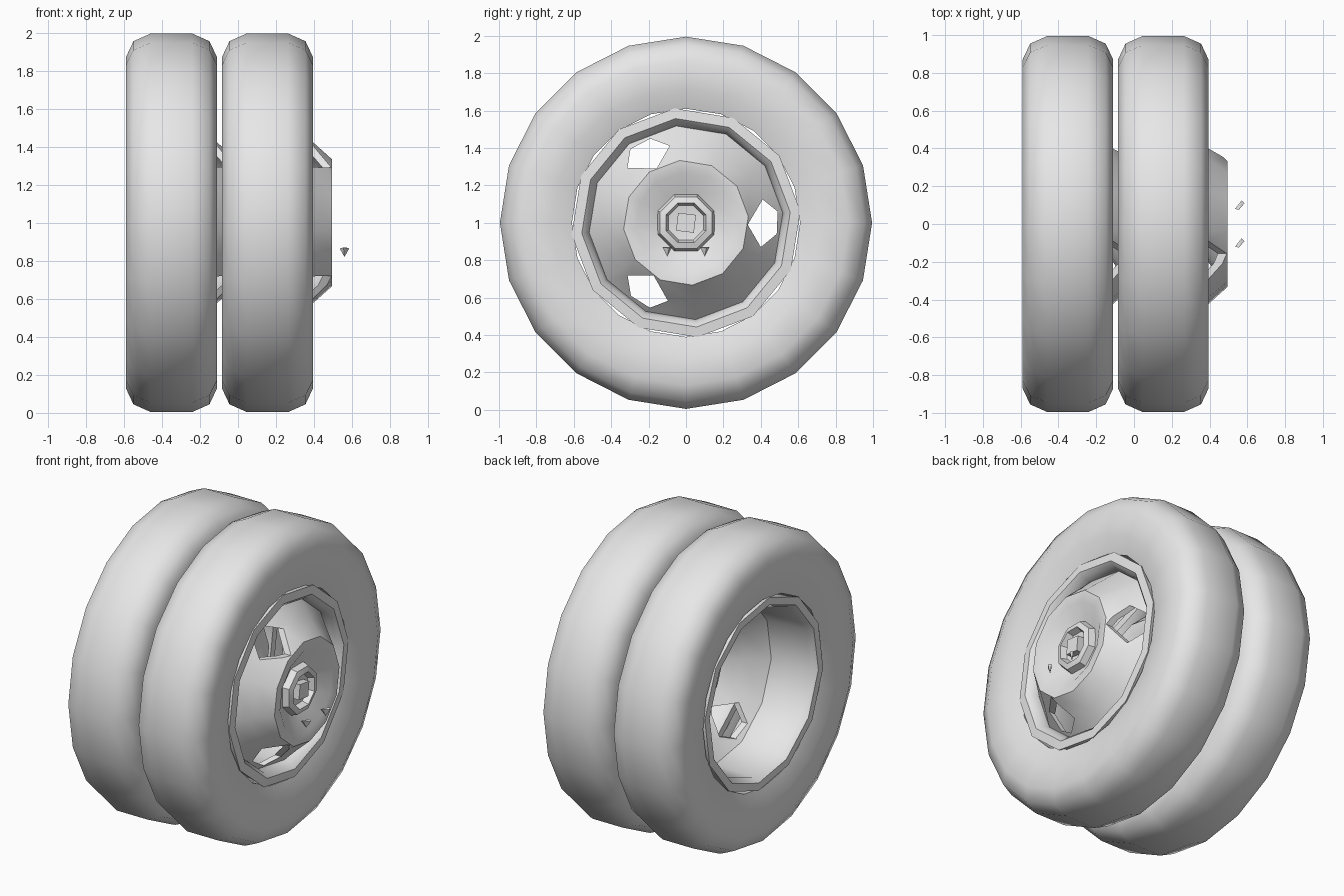
import bpy, bmesh, math
from mathutils import Vector

if "Cube" in bpy.data.objects:
    bpy.data.objects.remove(bpy.data.objects["Cube"], do_unlink=True)

grey = bpy.data.materials.new("light_grey")
grey.use_nodes = True
grey.diffuse_color = (0.8, 0.8, 0.8, 1)
grey.node_tree.nodes["Principled BSDF"].inputs["Base Color"].default_value = (0.8, 0.8, 0.8, 1)

AXLE = 1.0  # height of the wheel centre


def finish(name, bm, x, smooth=None):
    bmesh.ops.recalc_face_normals(bm, faces=bm.faces)
    mesh = bpy.data.meshes.new(name)
    bm.to_mesh(mesh)
    bm.free()
    mesh.materials.append(grey)
    obj = bpy.data.objects.new(name, mesh)
    bpy.context.collection.objects.link(obj)
    obj.location = (x, 0, AXLE)
    if smooth:
        shade(obj, smooth)
    return obj


def shade(obj, angle):
    bpy.ops.object.select_all(action='DESELECT')
    obj.select_set(True)
    bpy.context.view_layer.objects.active = obj
    bpy.ops.object.shade_smooth_by_angle(angle=math.radians(angle))


def lathe(profile, sides, phase=0.0):
    """Turn a closed (x, radius) profile about the x axis."""
    bm = bmesh.new()
    rings = []
    for i in range(sides):
        a = phase + math.tau * i / sides
        rings.append([bm.verts.new((x, r * math.cos(a), r * math.sin(a))) for x, r in profile])
    n = len(profile)
    for i in range(sides):
        p, q = rings[i], rings[(i + 1) % sides]
        for j in range(n):
            k = (j + 1) % n
            if profile[j][1] or profile[k][1]:
                bm.faces.new((p[j], p[k], q[k], q[j]))
    bmesh.ops.remove_doubles(bm, verts=bm.verts, dist=0.0001)
    return bm


def prism(bm, points, x0, x1):
    """Extrude a (y, z) outline along x."""
    back = [bm.verts.new((x0, y, z)) for y, z in points]
    front = [bm.verts.new((x1, y, z)) for y, z in points]
    bm.faces.new(back)
    bm.faces.new(front)
    for i in range(len(points)):
        j = (i + 1) % len(points)
        bm.faces.new((back[i], back[j], front[j], front[i]))


def turned(points, a):
    c, s = math.cos(a), math.sin(a)
    return [(y * c - z * s, y * s + z * c) for y, z in points]


TYRE = [(-0.2, 0.61), (-0.235, 0.72), (-0.24, 0.87), (-0.2, 0.955), (-0.11, 0.995),
        (0.11, 0.995), (0.2, 0.955), (0.24, 0.87), (0.235, 0.72), (0.2, 0.61)]
RIM = [(-0.21, 0.61), (-0.21, 0.56), (-0.17, 0.535), (0.14, 0.52), (0.19, 0.535),
       (0.215, 0.56), (0.21, 0.615), (0.12, 0.6), (-0.12, 0.6)]
DISC = [(0.13, 0.53), (0.24, 0.425), (0.34, 0.335), (0.335, 0.27), (0.27, 0.17), (0.26, 0.0),
        (0.22, 0.0), (0.23, 0.19), (0.3, 0.29), (0.31, 0.32), (0.22, 0.40), (0.1, 0.52)]
HUB = [(0.25, 0.17), (0.31, 0.15), (0.32, 0.115), (0.28, 0.1), (0.265, 0.0), (0.25, 0.0)]
HOLE = [(0.41, 0.125), (0.49, 0.06), (0.485, -0.06), (0.4, -0.13), (0.33, -0.01)]


def wheel(prefix, x):
    finish(prefix + "_tyre", lathe(TYRE, 20), x, 70)
    finish(prefix + "_rim", lathe(RIM, 12, 0.1), x, 45)

    # Dished disc with three openings
    disc = finish(prefix + "_disc", lathe(DISC, 12, 0.1), x)
    bm = bmesh.new()
    for i in range(3):
        prism(bm, turned(HOLE, math.tau * i / 3), -0.2, 0.6)
    cutter = finish("opening_cutter", bm, x)
    cutter.hide_render = True
    mod = disc.modifiers.new("openings", 'BOOLEAN')
    mod.operation = 'DIFFERENCE'
    mod.solver = 'EXACT'
    mod.object = cutter
    bpy.context.view_layer.objects.active = disc
    bpy.ops.object.modifier_apply(modifier=mod.name)
    bpy.data.objects.remove(cutter, do_unlink=True)
    shade(disc, 40)

    # Hub ring and square axle end
    finish(prefix + "_hub_ring", lathe(HUB, 8, math.pi / 8), x, 40)
    bm = bmesh.new()
    s = 0.048
    prism(bm, turned([(-s, -s), (s, -s), (s, s), (-s, s)], -0.12), 0.25, 0.32)
    finish(prefix + "_axle_end", bm, x)


wheel("inner", -0.35)
wheel("outer", 0.155)

# Small pointed pins standing off the outer hub
for name, y in (("left_pin", 0.1), ("right_pin", -0.1)):
    bm = bmesh.new()
    corners = [(-0.025, -0.02, 0.02), (-0.005, -0.025, 0.025), (0.025, 0.01, 0.02),
               (0.01, 0.025, 0.025), (0.0, 0.0, -0.025)]
    verts = [bm.verts.new(Vector(c)) for c in corners]
    bmesh.ops.convex_hull(bm, input=verts)
    pin = finish(name, bm, 0.56)
    pin.location += Vector((0, y, -0.155))
